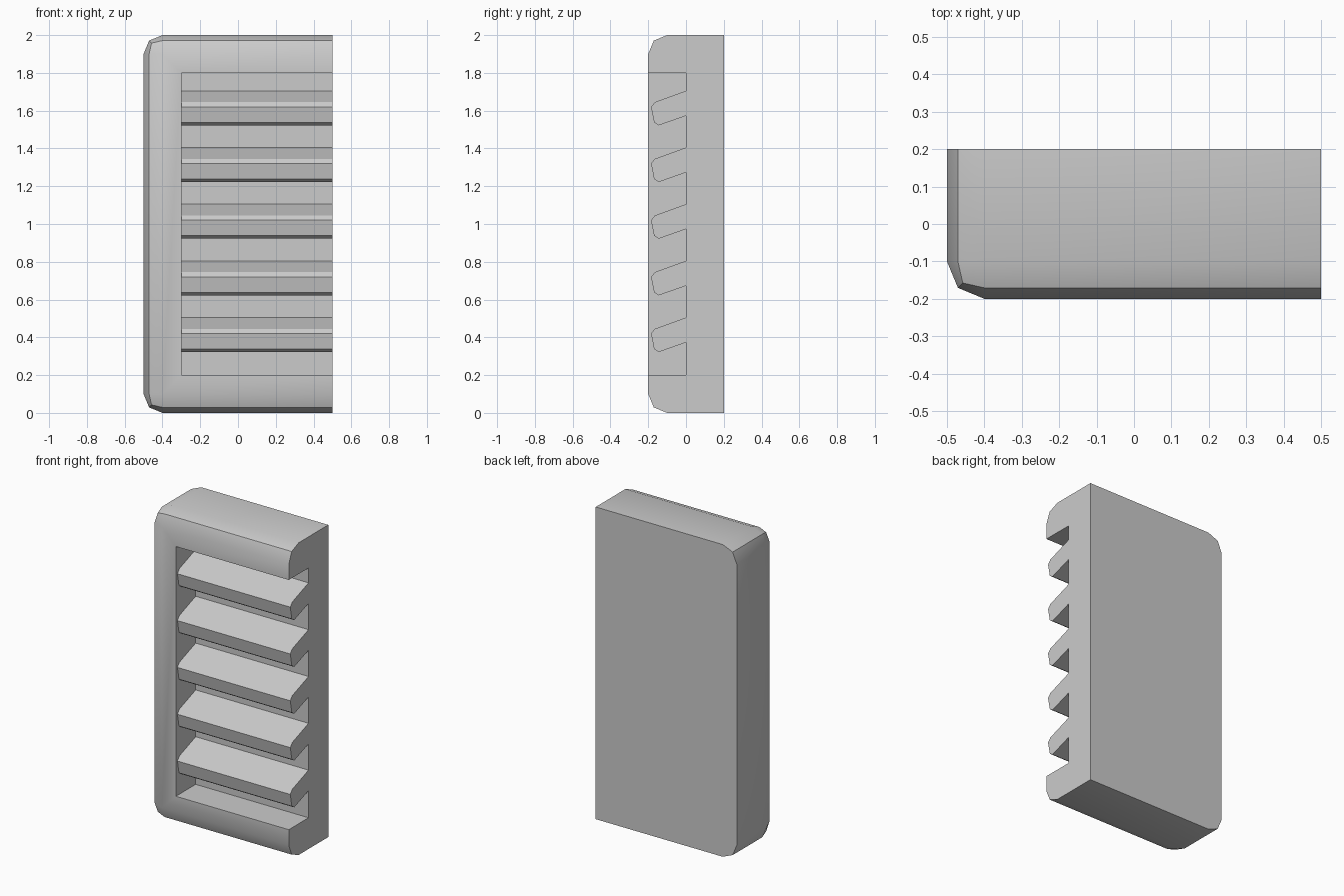
import bpy, bmesh, math
from mathutils import Vector

cube = bpy.data.objects.get("Cube")
if cube:
    bpy.data.objects.remove(cube, do_unlink=True)

grey = bpy.data.materials.new("light_grey")
grey.use_nodes = True
grey.diffuse_color = (0.6, 0.6, 0.6, 1)
grey.node_tree.nodes["Principled BSDF"].inputs["Base Color"].default_value = grey.diffuse_color


def finish(bm, name):
    """Turn a bmesh into a named grey object."""
    bmesh.ops.recalc_face_normals(bm, faces=bm.faces)
    mesh = bpy.data.meshes.new(name)
    bm.to_mesh(mesh)
    bm.free()
    mesh.materials.append(grey)
    obj = bpy.data.objects.new(name, mesh)
    bpy.context.collection.objects.link(obj)
    return obj


def smooth(obj):
    bpy.ops.object.select_all(action="DESELECT")
    obj.select_set(True)
    bpy.context.view_layer.objects.active = obj
    bpy.ops.object.shade_smooth_by_angle(angle=math.radians(30))


def box(lo, hi):
    lo, hi = Vector(lo), Vector(hi)
    bm = bmesh.new()
    bmesh.ops.create_cube(bm, size=1)
    bmesh.ops.scale(bm, vec=hi - lo, verts=bm.verts)
    bmesh.ops.translate(bm, vec=(lo + hi) / 2, verts=bm.verts)
    return bm


# Frame: rounded everywhere except the back and the open right end
bm = box((-0.5, -0.2, 0), (0.5, 0.2, 2))
rounded = [e for e in bm.edges
           if not all(v.co.y > 0.19 for v in e.verts)
           and not all(v.co.x > 0.49 for v in e.verts)]
bmesh.ops.bevel(bm, geom=rounded, offset=0.1, segments=2, profile=0.5, affect="EDGES")
frame = finish(bm, "frame")

# Recess for the slats, open at the right end
cutter = finish(box((-0.3, -0.4, 0.2), (0.7, 0, 1.8)), "recess_cutter")
cut = frame.modifiers.new("recess", "BOOLEAN")
cut.operation = "DIFFERENCE"
cut.solver = "EXACT"
cut.object = cutter
bpy.context.view_layer.objects.active = frame
bpy.ops.object.modifier_apply(modifier=cut.name)
bpy.data.objects.remove(cutter, do_unlink=True)
smooth(frame)

# Slanted slats: one chamfered profile (y, z) extruded along x
PROFILE = [(0, 0.185), (-0.165, 0.125), (-0.185, 0.1),
           (-0.169, 0.018), (-0.145, 0.002), (0, 0.053)]
for i in range(5):
    bm = bmesh.new()
    base = 0.32 + 0.3 * i
    face = bm.faces.new([bm.verts.new((-0.3, y, base + z)) for y, z in PROFILE])
    end = bmesh.ops.extrude_face_region(bm, geom=[face])["geom"]
    bmesh.ops.translate(bm, vec=(0.8, 0, 0),
                        verts=[g for g in end if isinstance(g, bmesh.types.BMVert)])
    smooth(finish(bm, f"slat_{i + 1}"))
